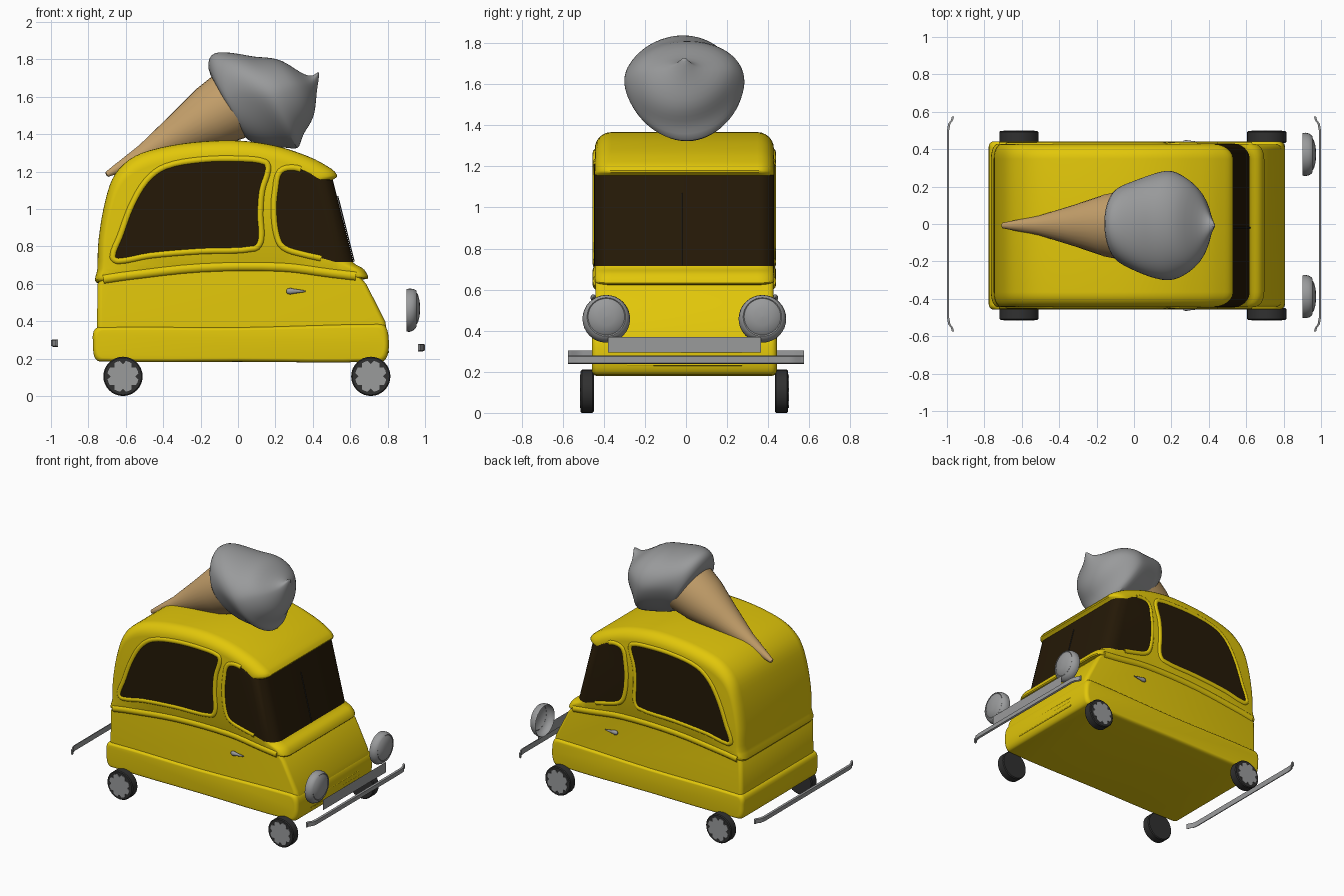
import bpy, bmesh, math
from mathutils import Vector

cube = bpy.data.objects.get("Cube")
if cube:
    bpy.data.objects.remove(cube, do_unlink=True)

CY = -.008  # sideways centre of everything but the bumpers


def material(name, rgb):
    m = bpy.data.materials.new(name)
    m.use_nodes = True
    m.diffuse_color = (*rgb, 1)
    m.node_tree.nodes["Principled BSDF"].inputs["Base Color"].default_value = (*rgb, 1)
    return m


YELLOW = material("yellow paint", (0.76, 0.57, 0.003))
GLASS = material("dark brown glass", (0.018, 0.0095, 0.002))
GREY = material("grey", (0.32, 0.325, 0.33))
TAN = material("wafer tan", (0.57, 0.36, 0.15))
BLACK = material("tyre black", (0.03, 0.03, 0.03))


def loft(name, rings, mat, caps=(True, True), subdiv=0, angle=40, y=CY):
    """Skin a list of equal-length point rings."""
    bm = bmesh.new()
    rows = [[bm.verts.new(p) for p in r] for r in rings]
    n = len(rows[0])
    for a, b in zip(rows, rows[1:]):
        for i in range(n):
            j = (i + 1) % n
            bm.faces.new((a[i], a[j], b[j], b[i]))
    if caps[0]:
        bm.faces.new(rows[0][::-1])
    if caps[1]:
        bm.faces.new(rows[-1])
    bmesh.ops.recalc_face_normals(bm, faces=bm.faces)
    mesh = bpy.data.meshes.new(name)
    bm.to_mesh(mesh)
    bm.free()
    mesh.materials.append(mat)
    ob = bpy.data.objects.new(name, mesh)
    ob.location.y = y
    bpy.context.collection.objects.link(ob)
    if subdiv:
        mod = ob.modifiers.new("Subdivision", "SUBSURF")
        mod.levels = mod.render_levels = subdiv
    bpy.ops.object.select_all(action="DESELECT")
    ob.select_set(True)
    bpy.context.view_layer.objects.active = ob
    bpy.ops.object.shade_smooth_by_angle(angle=math.radians(angle))


def ring(c, a, b, n=32, notch=None):
    """Ellipse around c spanned by the vectors a and b."""
    c, a, b = Vector(c), Vector(a), Vector(b)
    angles = [math.tau * i / n for i in range(n)]
    return [c + (a * math.cos(t) + b * math.sin(t)) * (notch(t) if notch else 1) for t in angles]


def smooth(pts, closed=True, n=4):
    """Curve through 2D points, with tangents scaled to each span."""
    p = [Vector(q) for q in pts]
    m = len(p)
    get = (lambda i: p[i % m]) if closed else (lambda i: p[max(0, min(m - 1, i))])
    out = []
    for i in range(m if closed else m - 1):
        a, b, c, d = (get(i + k) for k in (-1, 0, 1, 2))
        span = (c - b).length
        u, v = (c - a).normalized() * span, (d - b).normalized() * span
        for s in range(n):
            t = s / n
            out.append(b + u * t + (3 * (c - b) - 2 * u - v) * t ** 2 + (2 * (b - c) + u + v) * t ** 3)
    return out if closed else out + [p[-1]]


def slab(name, outer, inner, half, round_y, mat):
    """Side profile swept across y, rounding off to the inner profile at both sides."""
    steps = []
    for k in range(7):
        a = math.radians(90 * k / 6)
        steps.append((half - round_y * (1 - math.cos(a)), 1 - math.sin(a)))
    steps = [(-y, s) for y, s in steps] + steps[::-1]
    rings = []
    for y, s in steps:
        mixed = [p.lerp(q, s) for p, q in zip(outer, inner)]
        rings.append([(q.x, y, q.y) for q in mixed])
    loft(name, rings, mat)


def tube(name, pts, radius, mat, cyclic=False):
    cu = bpy.data.curves.new(name, "CURVE")
    cu.dimensions = "3D"
    cu.bevel_depth = radius
    cu.bevel_resolution = 4
    cu.use_fill_caps = True
    sp = cu.splines.new("POLY")
    sp.points.add(len(pts) - 1)
    for q, p in zip(sp.points, pts):
        q.co = (*p, 1)
    sp.use_cyclic_u = cyclic
    sp.use_smooth = True
    cu.materials.append(mat)
    ob = bpy.data.objects.new(name, cu)
    ob.location.y = CY
    bpy.context.collection.objects.link(ob)


# Cabin: x, z of the centre profile, then the shift to the side profile
cabin = [(-.755, .605, .03, .025), (-.752, .68, .04, 0), (-.745, .84, .04, 0), (-.708, 1.05, .045, -.01),
         (-.655, 1.19, .05, -.04), (-.55, 1.283, .04, -.07), (-.39, 1.333, .02, -.08), (-.2, 1.36, 0, -.08),
         (.01, 1.365, 0, -.08), (.2, 1.338, -.02, -.075), (.36, 1.287, -.05, -.06), (.465, 1.236, -.08, -.04),
         (.53, 1.18, -.11, -.01), (.5, 1.147, -.095, 0), (.51, 1.11, -.095, 0), (.6, .755, -.095, 0),
         (.618, .712, -.08, 0), (.675, .675, -.06, 0), (.69, .625, -.05, .015), (.5, .642, 0, .02),
         (.23, .675, 0, .02), (-.2, .672, 0, .02), (-.6, .628, .01, .02)]
slab("cabin", smooth([c[:2] for c in cabin]), smooth([(x + dx, z + dz) for x, z, dx, dz in cabin]),
     .436, .08, YELLOW)

# Recessed middle and wider lower band
middle = [Vector(p) for p in [(-.755, .34), (-.75, .6), (-.7, .66), (.2, .71), (.63, .66),
                              (.685, .6), (.787, .4), (.797, .34)]]
slab("middle_body", middle, [Vector((p.x * .965, p.y)) for p in middle], .433, .03, YELLOW)
band = smooth([(-.74, .185), (-.768, .21), (-.776, .29), (-.772, .345), (-.745, .368), (0, .368), (.75, .386),
               (.79, .37), (.806, .3), (.8, .22), (.77, .185), (0, .183)])
slab("lower_band", band, [Vector((p.x * .967, .28 + (p.y - .28) * .8)) for p in band], .45, .03, YELLOW)
for i, z in enumerate((.235, .265, .295)):
    tube(f"front_rib_{i + 1}", [(.8, -.28, z), (.802, .28, z)], .006, YELLOW)

# Windows: the front glass wraps round into the windscreen
rear_win = smooth([(-.67, .745), (-.63, .855), (-.57, 1.015), (-.49, 1.15), (-.39, 1.225), (-.2, 1.262),
                   (.01, 1.267), (.145, 1.25), (.16, 1.21), (.128, 1.1), (.118, .97), (.123, .84),
                   (.09, .79), (-.2, .775), (-.47, .752), (-.64, .722)])
slab("rear_side_glass", rear_win, rear_win, .439, .002, GLASS)
front_win = smooth([(.507, 1.155), (.4, 1.195), (.3, 1.22), (.225, 1.2), (.2, 1.1), (.192, 1.0),
                    (.205, .87), (.24, .797), (.35, .76), (.53, .73), (.618, .715)], closed=False)
front_inner = []
for p in front_win:
    reach = max(0, (p.x - .25) / (.257 + (1.155 - p.y) * .252))
    front_inner.append(Vector((p.x - .095 * reach ** 2, p.y)))
slab("front_glass", front_win, front_inner, .439, .08, GLASS)
belt = smooth([(-.72, .625), (-.6, .643), (-.2, .686), (.23, .69), (.5, .657), (.63, .642)], closed=False)

for side, s in (("left", 1), ("right", -1)):
    # Soft window surrounds and belt ridge, mostly sunk into the side
    tube(side + "_rear_window_rim", [(p.x, s * .427, p.y) for p in rear_win], .019, YELLOW, True)
    tube(side + "_front_window_rim", [(p.x, s * .427, p.y) for p in front_inner[6:-5]], .019, YELLOW)
    tube(side + "_belt_ridge", [(p.x, s * .419, p.y) for p in belt], .028, YELLOW)

    # Door handle
    loft(side + "_door_handle",
         [ring((x, s * .443, .56), (0, .014 * k, 0), (0, 0, .017 * k), 12)
          for x, k in ((.258, .3), (.265, .8), (.28, 1), (.3, .75), (.33, .5), (.362, .2))], GREY)

    # Headlight: rimmed shell with a shallow domed lens, open at the back
    prof = ((.9, .113, 0), (.915, .116, 0), (.935, .112, .003), (.95, .102, .007), (.955, .094, .009),
            (.952, .089, .01), (.962, .075, .01), (.971, .042, .01), (.974, .002, .01))
    loft(side + "_headlight",
         [ring((x, s * .38, .458 + dz), (0, r, 0), (0, 0, r)) for x, r, dz in prof],
         GREY, caps=(False, True), angle=50)

    # Wheels with notched hubcaps
    for end, x in (("front", .71), ("rear", -.615)):
        tyre = ((.441, .09), (.441, .099), (.447, .105), (.499, .105), (.505, .099), (.505, .085))
        loft(f"{end}_{side}_tyre",
             [ring((x, s * y, .105), (r, 0, 0), (0, 0, r)) for y, r in tyre], BLACK)
        notch = lambda t: .78 if round(t / math.tau * 32) % 4 == 0 else 1
        loft(f"{end}_{side}_hubcap",
             [ring((x, s * y, .105), (.084, 0, 0), (0, 0, .084), 32, notch) for y in (.503, .509)],
             GREY, angle=20)

# Bumpers with ends hooked toward the body
for end, s, z in (("front", 1, .259), ("rear", -1, .283)):
    path = [(-.575, .968), (-.555, .973), (-.535, .988), (-.5, .994)]
    path += [(-y, x) for y, x in reversed(path)]
    section = ((-.006, -.02), (.006, -.015), (.006, .015), (-.006, .02))
    loft(end + "_bumper", [[(s * (x + a), y, z + b) for a, b in section] for y, x in path], GREY, y=0)

# Grille sheet and windscreen wiper
loft("grille_sheet", [[(.965, y, z) for y, z in ((-.372, .293), (.372, .293), (.372, .37), (-.372, .37))]],
     GREY, caps=(False, True))
tube("wiper", [(.621, -.012, .72), (.533, -.012, 1.07)], .003, BLACK)

# Ice cream cone, lying along a tilted axis
origin = Vector((-.04, 0, 1.55))
U, V, W = Vector((.875, 0, .484)), Vector((-.484, 0, .875)), Vector((0, 1, 0))
wafer = ((-.76, .006), (-.755, .015), (-.7, .025), (-.53, .053), (-.3, .115), (-.12, .168), (.02, .192))
loft("wafer_cone", [ring(origin + U * u, V * r, W * r) for u, r in wafer], TAN)

# Swirled scoop: along-axis position, low and high edge, half width
scoop = ((-.015, -.17, .18, .17), (-.012, -.2, .23, .195), (.02, -.235, .28, .215), (.06, -.27, .288, .238),
         (.11, -.305, .265, .262), (.16, -.345, .235, .279), (.205, -.39, .205, .288), (.235, -.36, .18, .287),
         (.27, -.325, .155, .281), (.31, -.3, .125, .265), (.36, -.265, .08, .235), (.4, -.215, .0, .175),
         (.43, -.17, -.05, .1), (.46, -.13, -.075, .04), (.5, -.08, -.064, .008))
rings = []
for u, lo, hi, w in scoop:
    mid = lo + (hi - lo) * .56
    row = []
    for i in range(36):
        t = math.tau * i / 36
        c, k = math.cos(t), 1 + .03 * math.sin(2 * t + u * 20)
        v = mid + c * k * (hi - mid if c > 0 else mid - lo)
        taper = 1 - .1 * max(0, -c)
        row.append(origin + U * u + V * v + W * (w * k * taper * math.sin(t)))
    rings.append(row)
loft("ice_cream", rings, GREY, subdiv=1, angle=60)
